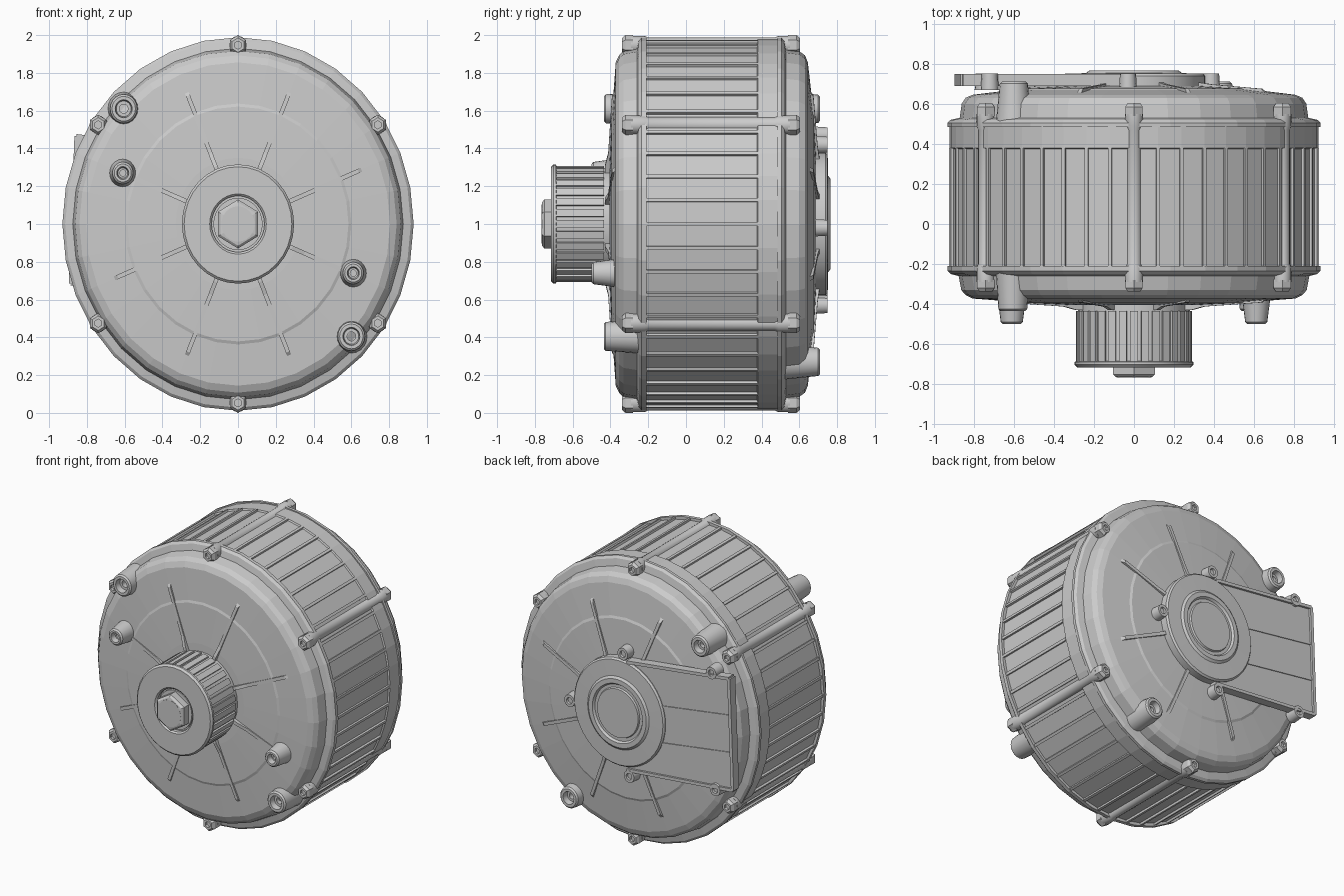
import bpy, bmesh
from math import sin, cos, pi, radians

if "Cube" in bpy.data.objects:
    bpy.data.objects.remove(bpy.data.objects["Cube"])

S = 1.063   # the body is slightly taller than wide


def finish(name, bm, smooth=None):
    bmesh.ops.remove_doubles(bm, verts=bm.verts, dist=1e-5)
    bmesh.ops.recalc_face_normals(bm, faces=bm.faces)
    me = bpy.data.meshes.new(name)
    bm.to_mesh(me)
    bm.free()
    ob = bpy.data.objects.new(name, me)
    bpy.context.collection.objects.link(ob)
    if smooth:
        bpy.ops.object.select_all(action='DESELECT')
        bpy.context.view_layer.objects.active = ob
        ob.select_set(True)
        bpy.ops.object.shade_smooth_by_angle(angle=radians(smooth))
    return ob


def lathe(name, prof, segs, cx=0, cz=1, sz=S, phase=0, smooth=None):
    """Spin (radius, y) points around an axis along y."""
    bm = bmesh.new()
    rings = []
    for r, y in prof:
        if r == 0:
            rings.append([bm.verts.new((cx, y, cz))] * segs)
        else:
            rings.append([bm.verts.new((cx + r * cos(phase + 2 * pi * i / segs), y,
                                        cz + sz * r * sin(phase + 2 * pi * i / segs)))
                          for i in range(segs)])
    for a, b in zip(rings, rings[1:]):
        for i in range(segs):
            j = (i + 1) % segs
            f = list(dict.fromkeys((a[i], a[j], b[j], b[i])))
            if len(f) > 2:
                bm.faces.new(f)
    return finish(name, bm, smooth)


def radial_bars(name, prof, w, angles):
    """Bars with a (radius, y) outline, repeated around the motor axis."""
    bm = bmesh.new()
    for a in angles:
        sides = [[bm.verts.new((r * cos(a) - t * sin(a), y, 1 + S * (r * sin(a) + t * cos(a))))
                  for r, y in prof] for t in (-w / 2, w / 2)]
        bm.faces.new(sides[0])
        bm.faces.new(sides[1][::-1])
        for i in range(len(prof)):
            j = (i + 1) % len(prof)
            bm.faces.new((sides[0][i], sides[0][j], sides[1][j], sides[1][i]))
    return finish(name, bm)


def slab(name, pts, y0, y1):
    """Outline in x, z (z relative to the axis) extruded along y."""
    bm = bmesh.new()
    a = [bm.verts.new((x, y0, 1 + z)) for x, z in pts]
    b = [bm.verts.new((x, y1, 1 + z)) for x, z in pts]
    bm.faces.new(a)
    bm.faces.new(b[::-1])
    for i in range(len(pts)):
        j = (i + 1) % len(pts)
        bm.faces.new((a[i], a[j], b[j], b[i]))
    return finish(name, bm)


def bar(name, p, q, w, y0, y1):
    dx, dz = q[0] - p[0], q[1] - p[1]
    l = (dx * dx + dz * dz) ** 0.5
    nx, nz = -dz / l * w / 2, dx / l * w / 2
    return slab(name, [(p[0] + nx, p[1] + nz), (q[0] + nx, q[1] + nz),
                       (q[0] - nx, q[1] - nz), (p[0] - nx, p[1] - nz)], y0, y1)


# Drum with cooling fins
lathe("drum", [(0, -0.22), (0.91, -0.22), (0.91, 0.375), (0.92, 0.38), (0.92, 0.49), (0, 0.49)], 48)
radial_bars("drum_fins", [(0.89, -0.22), (0.923, -0.22), (0.923, 0.38), (0.89, 0.38)], 0.018,
            [2 * pi * i / 48 for i in range(48)])

# End covers
lathe("front_cover", [(0, -0.21), (0.93, -0.21), (0.93, -0.235), (0.915, -0.25), (0.875, -0.26),
                      (0.862, -0.33), (0.84, -0.355), (0.805, -0.372), (0.60, -0.388),
                      (0.585, -0.394), (0.33, -0.405), (0, -0.405)], 32)
lathe("back_cover", [(0, 0.485), (0.93, 0.485), (0.93, 0.505), (0.915, 0.52), (0.87, 0.53),
                     (0.86, 0.60), (0.84, 0.63), (0.805, 0.645), (0.60, 0.67),
                     (0.585, 0.677), (0.33, 0.69), (0, 0.69)], 32)

# Stiffening ribs on both covers
spokes = [pi / 8 + i * pi / 4 for i in range(8)]
radial_bars("front_ribs", [(0.25, -0.37), (0.25, -0.43), (0.31, -0.43), (0.38, -0.412),
                           (0.69, -0.392), (0.72, -0.37)], 0.022, spokes)
radial_bars("back_ribs", [(0.25, 0.65), (0.25, 0.71), (0.33, 0.71), (0.42, 0.697),
                          (0.69, 0.675), (0.72, 0.65)], 0.022, spokes)

# Drive pulley with centre nut
lathe("pulley", [(0, -0.40), (0.28, -0.40), (0.28, -0.685), (0.297, -0.688), (0.297, -0.702),
                 (0.285, -0.715), (0.15, -0.715), (0.14, -0.705), (0.14, -0.68), (0, -0.68)],
      32, smooth=30)
radial_bars("pulley_teeth", [(0.26, -0.435), (0.29, -0.435), (0.29, -0.69), (0.26, -0.69)], 0.038,
            [2 * pi * i / 32 for i in range(32)])
lathe("pulley_washer", [(0, -0.67), (0.13, -0.67), (0.13, -0.70), (0, -0.70)], 32, smooth=30)
lathe("pulley_nut", [(0, -0.68), (0.122, -0.68), (0.122, -0.75), (0.108, -0.762), (0.09, -0.765),
                     (0.012, -0.765), (0.01, -0.755), (0, -0.755)], 6, phase=pi / 6)
lathe("shaft_end", [(0, -0.74), (0.088, -0.74), (0.088, -0.765), (0, -0.765)], 24, smooth=30)

# Six through bolts with hexagonal heads
for i, (x, z) in enumerate([(0, 0.947), (0.74, 0.525), (0.74, -0.525),
                            (0, -0.947), (-0.74, -0.525), (-0.74, 0.525)]):
    lathe(f"bolt_rod_{i}", [(0, -0.29), (0.046, -0.29), (0.046, -0.22), (0.038, -0.20), (0.038, 0.47),
                            (0.046, 0.49), (0.046, 0.55), (0, 0.55)], 16, x, 1 + z, smooth=30)
    for side, y0, y1, y2 in (("front", -0.28, -0.32, -0.338), ("back", 0.54, 0.585, 0.603)):
        lathe(f"bolt_head_{side}_{i}", [(0, y0), (0.05, y0), (0.05, y1), (0.036, y2), (0.02, y2),
                                        (0.02, y1), (0, y1)], 6, x, 1 + z, phase=pi / 6)

# Hollow mounting bosses: x, z, base y, tip y, base radius, tip radius, hole radius
for i, (x, z, y0, y1, r0, r1, h) in enumerate([
        (-0.605, 0.61, -0.23, -0.435, 0.085, 0.072, 0.045),
        (0.60, -0.595, -0.23, -0.435, 0.085, 0.072, 0.045),
        (-0.61, 0.27, -0.36, -0.50, 0.072, 0.055, 0.032),
        (0.61, -0.26, -0.36, -0.50, 0.072, 0.055, 0.032),
        (-0.60, 0.61, 0.50, 0.71, 0.09, 0.07, 0.042),
        (0.42, -0.73, 0.50, 0.71, 0.09, 0.07, 0.042)]):
    d = 0.01 if y1 > y0 else -0.01
    lathe(f"mounting_boss_{i}", [(0, y0), (r0, y0), (r1, y1 - d), (r1 - 0.01, y1), (h, y1),
                                 (h - 0.006, y1 - 4 * d), (h * 0.5, y1 - 4 * d),
                                 (h * 0.5, y1 - 8 * d), (0, y1 - 8 * d)], 20, x, 1 + z, smooth=30)

# Rear bearing cap with raised ring
lathe("bearing_cap", [(0, 0.67), (0.355, 0.67), (0.355, 0.738), (0.345, 0.75), (0.24, 0.753),
                      (0.225, 0.765), (0.195, 0.765), (0.185, 0.75), (0.165, 0.75),
                      (0.16, 0.762), (0, 0.762)], 40, smooth=30)

# Rear terminal tray, slightly tilted, with rim and creases
tl, tr, br, bl = (-0.855, 0.465), (-0.06, 0.37), (-0.06, -0.39), (-0.885, -0.315)
slab("terminal_tray", [tl, tr, br, bl], 0.69, 0.733)
bar("tray_rim_top", tl, tr, 0.022, 0.688, 0.748)
bar("tray_rim_bottom", bl, br, 0.022, 0.688, 0.748)
bar("tray_rim_end", tl, bl, 0.022, 0.688, 0.748)
bar("tray_crease_top", (-0.86, 0.20), (-0.30, 0.12), 0.014, 0.72, 0.739)
bar("tray_crease_bottom", (-0.87, -0.06), (-0.30, -0.14), 0.014, 0.72, 0.739)

# Small screw lugs around cap and tray
for i, (x, z) in enumerate([(-0.03, 0.42), (0.385, -0.02), (-0.08, -0.43), (-0.72, 0.47), (-0.75, -0.345)]):
    lathe(f"cap_lug_{i}", [(0, 0.67), (0.045, 0.67), (0.04, 0.75), (0.022, 0.75), (0.02, 0.735),
                           (0, 0.735)], 14, x, 1 + z, smooth=30)
